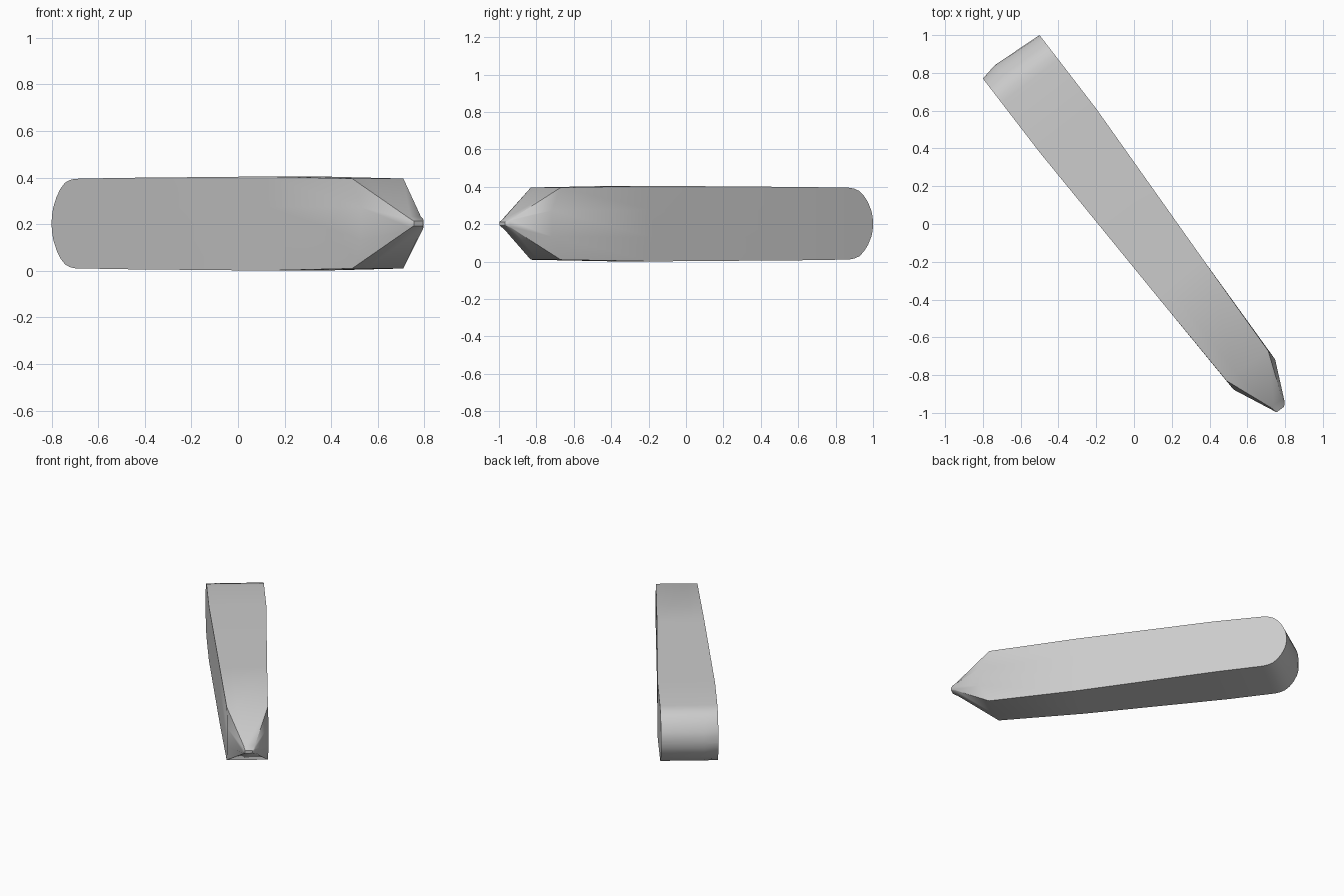
import bpy, bmesh, math
from mathutils import Vector

old = bpy.data.objects.get("Cube")
if old:
    bpy.data.objects.remove(old, do_unlink=True)

grey = bpy.data.materials.new("plain_grey")
grey.use_nodes = True
colour = (0.6, 0.6, 0.6, 1)
grey.diffuse_color = colour
grey.node_tree.nodes["Principled BSDF"].inputs["Base Color"].default_value = colour

MID_Z = 0.203


def ring(bm, left, right, half, flat=None, bow=0.0, nose=0.0):
    """Closed cross-section; bow pushes the end face out, nose pushes the side middles forward."""
    left, right = Vector(left), Vector(right)
    flat = half * 0.36 if flat is None else flat
    forward = Vector((0.62, -0.78))
    middle = left.lerp(right, 0.25) - forward * bow
    points = []
    for side, heights in ((left, (half, flat, -flat, -half)), (middle, (-half,)),
                          (right, (-half, -flat, flat, half)), (middle, (half,))):
        for h in heights:
            p = side + forward * (nose if abs(h) < half else 0)
            points.append(bm.verts.new((p.x, p.y, MID_Z + h)))
    return points


bm = bmesh.new()
rings = []

# Rounded butt end
butt_left, butt_right, inward = Vector((-0.8, 0.77)), Vector((-0.5, 1.0)), Vector((0.1, -0.13))
for depth, half in ((0, 0.012), (0.02, 0.04), (0.07, 0.07), (0.21, 0.115),
                    (0.38, 0.15), (0.57, 0.175), (0.78, 0.187), (1, 0.192)):
    rings.append(ring(bm, butt_left + inward * depth, butt_right + inward * depth,
                      half, bow=0.018 * (1 - depth)))

# Tapering bar
rings.append(ring(bm, (-0.5, 0.38), (-0.2, 0.61), 0.196))
rings.append(ring(bm, (0.12, -0.38), (0.36, -0.18), 0.202))
rings.append(ring(bm, (0.49, -0.83), (0.71, -0.67), 0.193, flat=0.07, nose=0.06))

# Pointed nose
rings.append(ring(bm, (0.725, -0.972), (0.785, -0.925), 0.03, flat=0.016, nose=0.02))
rings.append(ring(bm, (0.755, -0.997), (0.795, -0.967), 0.01, flat=0.005))

for a, b in zip(rings, rings[1:]):
    for i in range(len(a)):
        j = (i + 1) % len(a)
        bm.faces.new((a[i], a[j], b[j], b[i]))
bm.faces.new(rings[0])
bm.faces.new(rings[-1])
bmesh.ops.recalc_face_normals(bm, faces=bm.faces)

mesh = bpy.data.meshes.new("pointed_bar")
bm.to_mesh(mesh)
bm.free()
mesh.materials.append(grey)
bar = bpy.data.objects.new("pointed_bar", mesh)
bpy.context.collection.objects.link(bar)

bpy.ops.object.select_all(action="DESELECT")
bar.select_set(True)
bpy.context.view_layer.objects.active = bar
bpy.ops.object.shade_smooth_by_angle(angle=math.radians(42))
